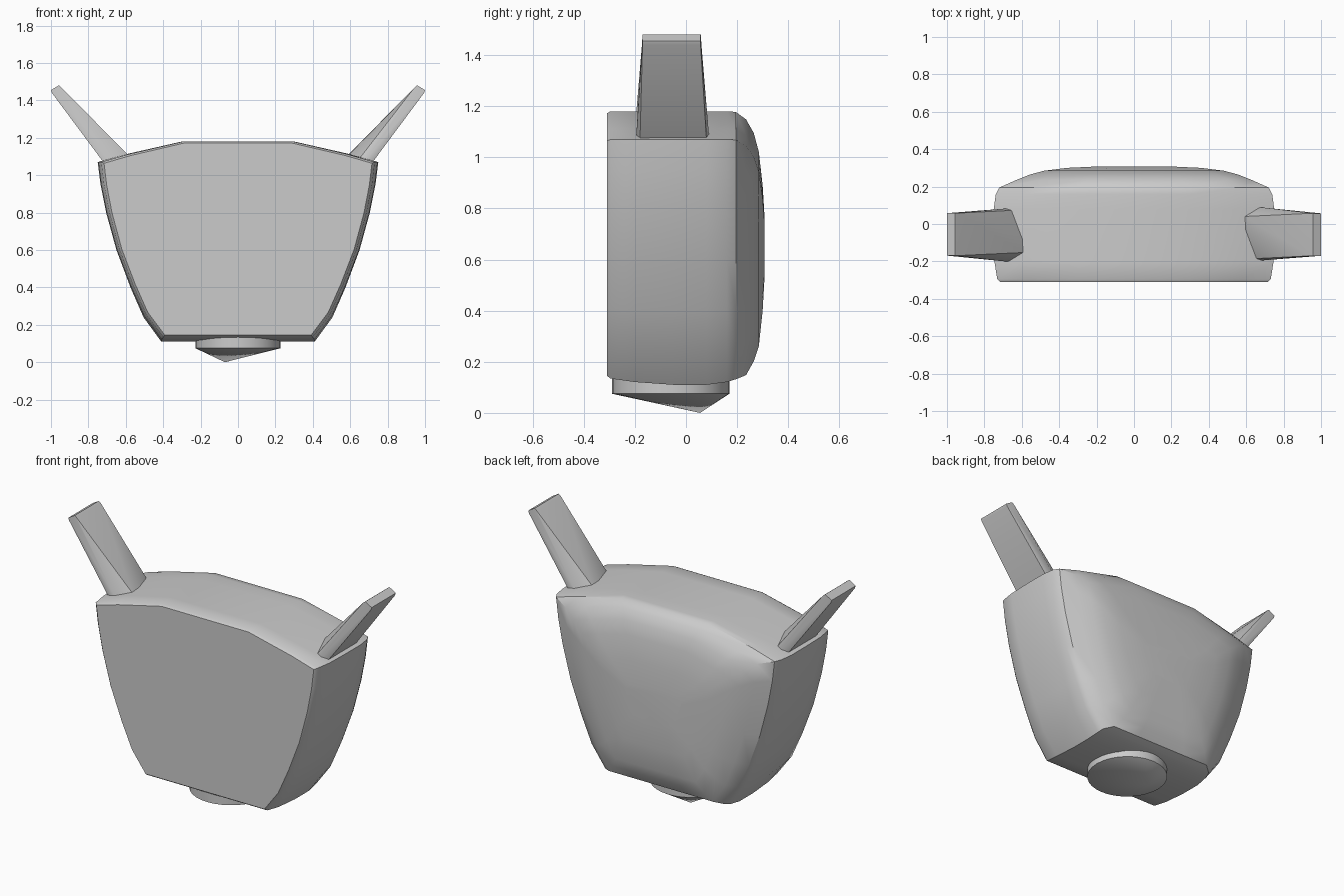
import bpy, bmesh, math
from mathutils import Vector

cube = bpy.data.objects.get("Cube")
if cube:
    bpy.data.objects.remove(cube, do_unlink=True)

grey = bpy.data.materials.new("plain grey")
grey.use_nodes = True
COLOUR = (0.6, 0.6, 0.6, 1)
grey.diffuse_color = COLOUR
grey.node_tree.nodes["Principled BSDF"].inputs["Base Color"].default_value = COLOUR


def finish(name, bm, angle):
    bmesh.ops.recalc_face_normals(bm, faces=bm.faces)
    mesh = bpy.data.meshes.new(name)
    bm.to_mesh(mesh)
    bm.free()
    mesh.materials.append(grey)
    obj = bpy.data.objects.new(name, mesh)
    bpy.context.collection.objects.link(obj)
    bpy.ops.object.select_all(action="DESELECT")
    obj.select_set(True)
    bpy.context.view_layer.objects.active = obj
    bpy.ops.object.shade_smooth_by_angle(angle=math.radians(angle))
    return obj


def bridge(bm, a, b):
    n = len(a)
    for i in range(n):
        j = (i + 1) % n
        bm.faces.new((a[i], a[j], b[j], b[i]))


# Body: half outline mirrored, then lofted from the flat front to the domed back
half = [(0.3, 1.18), (0.6, 1.112), (0.75, 1.07), (0.735, 0.95), (0.705, 0.8),
        (0.65, 0.6), (0.575, 0.4), (0.505, 0.24), (0.41, 0.11), (0.2, 0.11)]
outline = half + [(-x, z) for x, z in reversed(half)]
MID = 0.65
# depth, width scale, upper scale, lower scale
layers = [(-0.31, 0.955, 0.985, 0.935), (-0.295, 0.975, 1, 0.955),
          (-0.2, 0.995, 1, 0.98), (-0.05, 1, 1, 1), (0.08, 1, 1, 1),
          (0.16, 0.985, 1, 0.98), (0.195, 0.96, 0.995, 0.96),
          (0.235, 0.84, 0.94, 0.93), (0.265, 0.74, 0.84, 0.83),
          (0.285, 0.64, 0.7, 0.72), (0.3, 0.48, 0.45, 0.46),
          (0.308, 0.25, 0.2, 0.2)]
bm = bmesh.new()
rings = []
for y, sx, up, low in layers:
    rings.append([bm.verts.new((x * sx, y, MID + (z - MID) * (up if z > MID else low)))
                  for x, z in outline])
for a, b in zip(rings, rings[1:]):
    bridge(bm, a, b)
bm.faces.new(rings[0])
bm.faces.new(rings[-1])
finish("body", bm, 35)

# Ears: tapered slanted blades, the second is the first turned half round
base = [(0.67, 0.09, 1.085), (0.585, 0.04, 1.105), (0.59, -0.03, 1.105),
        (0.65, -0.185, 1.09), (0.68, -0.195, 1.08), (0.72, -0.18, 1.07),
        (0.72, 0.08, 1.07)]
tip = [(x, y, z) for y in (-0.17, 0.057)
       for x, z in ((0.945, 1.47), (0.958, 1.48), (1, 1.455), (0.995, 1.44))]
TURN_Y = -0.056
for name, s in (("left_ear", 1), ("right_ear", -1)):
    bm = bmesh.new()
    for x, y, z in base + tip:
        bm.verts.new((x * s, TURN_Y + (y - TURN_Y) * s, z))
    bmesh.ops.convex_hull(bm, input=bm.verts)
    finish(name, bm, 20)

# Bottom knob: short round disc ending in an off-centre point
bm = bmesh.new()
knob = []
for z in (0.15, 0.075):
    knob.append([bm.verts.new((0.228 * math.cos(t), -0.06 + 0.23 * math.sin(t), z))
                 for t in (math.tau * i / 32 for i in range(32))])
bridge(bm, *knob)
bm.faces.new(knob[0])
point = bm.verts.new(Vector((-0.07, 0.055, 0)))
for i in range(32):
    bm.faces.new((knob[1][i], knob[1][(i + 1) % 32], point))
finish("bottom_knob", bm, 30)
